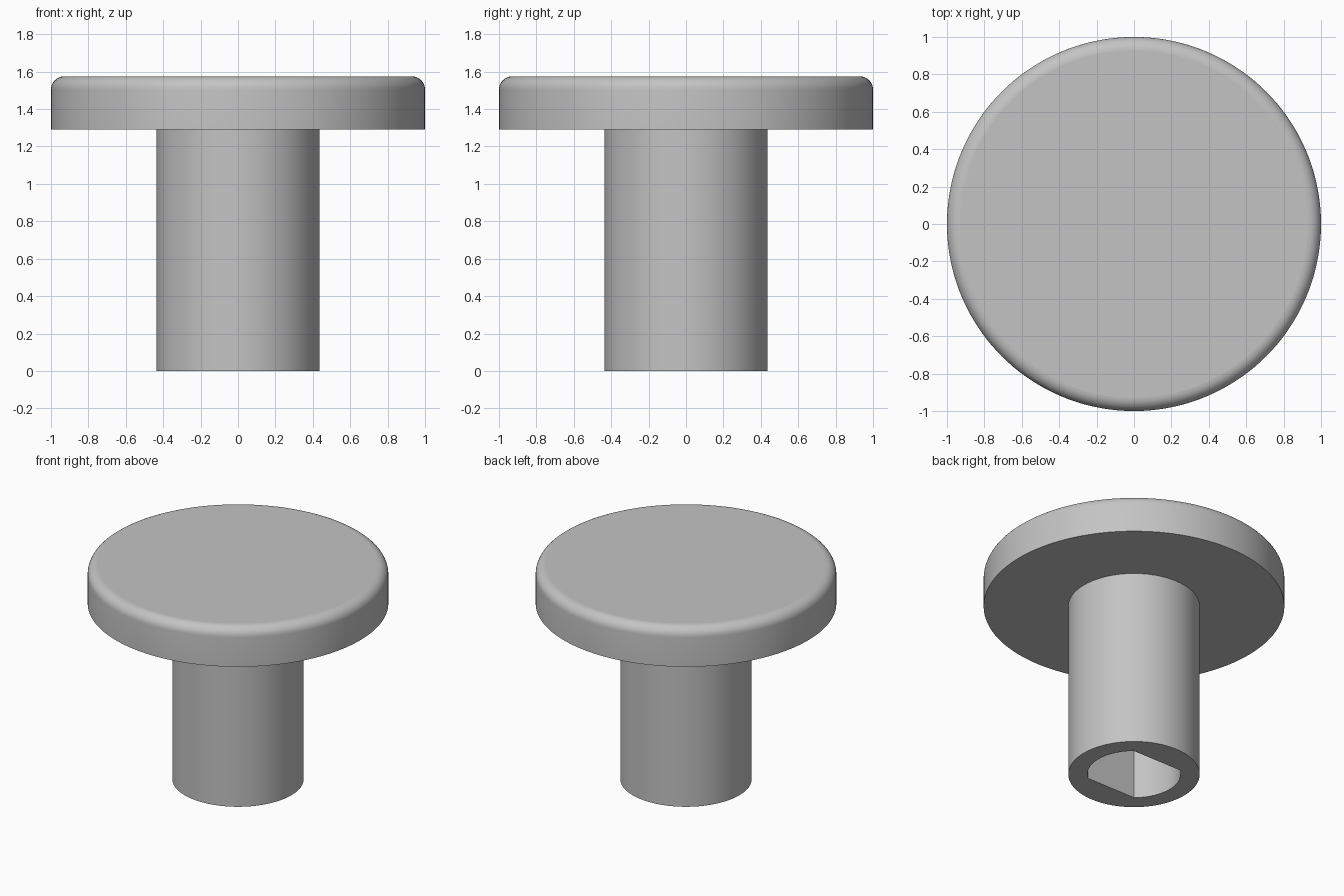
import bpy
import bmesh
from math import sin, cos, radians

SEGMENTS = 144
STEM_R, HEAD_R = 0.437, 1.0
HEAD_Z, TOP_Z, FILLET = 1.29, 1.575, 0.07
BORE_R, BORE_FLAT, BORE_DEPTH = 0.31, 0.2375, 0.95

if "Cube" in bpy.data.objects:
    bpy.data.objects.remove(bpy.data.objects["Cube"], do_unlink=True)

grey = bpy.data.materials.new("plain grey")
grey.use_nodes = True
color = (0.55, 0.55, 0.55, 1.0)
grey.diffuse_color = color
grey.node_tree.nodes["Principled BSDF"].inputs["Base Color"].default_value = color


def circle(radius):
    return lambda angle: radius


def double_d(angle):
    """Round bore with two parallel flats facing front and back."""
    return min(BORE_R, BORE_FLAT / max(abs(sin(angle)), 0.001))


def loft(name, rings, cap_first=False, cap_last=False):
    """Skin a list of (radius function, height) rings."""
    bm = bmesh.new()
    loops = []
    for radius, z in rings:
        loop = []
        for i in range(SEGMENTS):
            a = radians(360 * i / SEGMENTS)
            r = radius(a)
            loop.append(bm.verts.new((r * cos(a), r * sin(a), z)))
        loops.append(loop)
    for low, high in zip(loops, loops[1:]):
        for i in range(SEGMENTS):
            j = (i + 1) % SEGMENTS
            bm.faces.new((low[i], low[j], high[j], high[i]))
    caps = []
    if cap_first:
        caps.append(bm.faces.new(loops[0][::-1]))
    if cap_last:
        caps.append(bm.faces.new(loops[-1]))
    bm.faces.index_update()
    cap_ids = [f.index for f in caps]
    mesh = bpy.data.meshes.new(name)
    bm.to_mesh(mesh)
    bm.free()
    mesh.materials.append(grey)
    obj = bpy.data.objects.new(name, mesh)
    bpy.context.collection.objects.link(obj)
    bpy.ops.object.select_all(action="DESELECT")
    obj.select_set(True)
    bpy.context.view_layer.objects.active = obj
    bpy.ops.object.shade_smooth_by_angle(angle=radians(25))
    for i in cap_ids:
        mesh.polygons[i].use_smooth = False
    return obj


# Stem with a blind keyed bore in its lower end
loft("stem", [
    (double_d, BORE_DEPTH),
    (double_d, 0),
    (circle(STEM_R), 0),
    (circle(STEM_R), HEAD_Z),
], cap_first=True)

# Round head with a rounded upper rim
head = [(circle(STEM_R), HEAD_Z), (circle(HEAD_R), HEAD_Z)]
for step in range(9):
    a = radians(90 * step / 8)
    head.append((circle(HEAD_R - FILLET + FILLET * cos(a)),
                 TOP_Z - FILLET + FILLET * sin(a)))
loft("head", head, cap_last=True)
